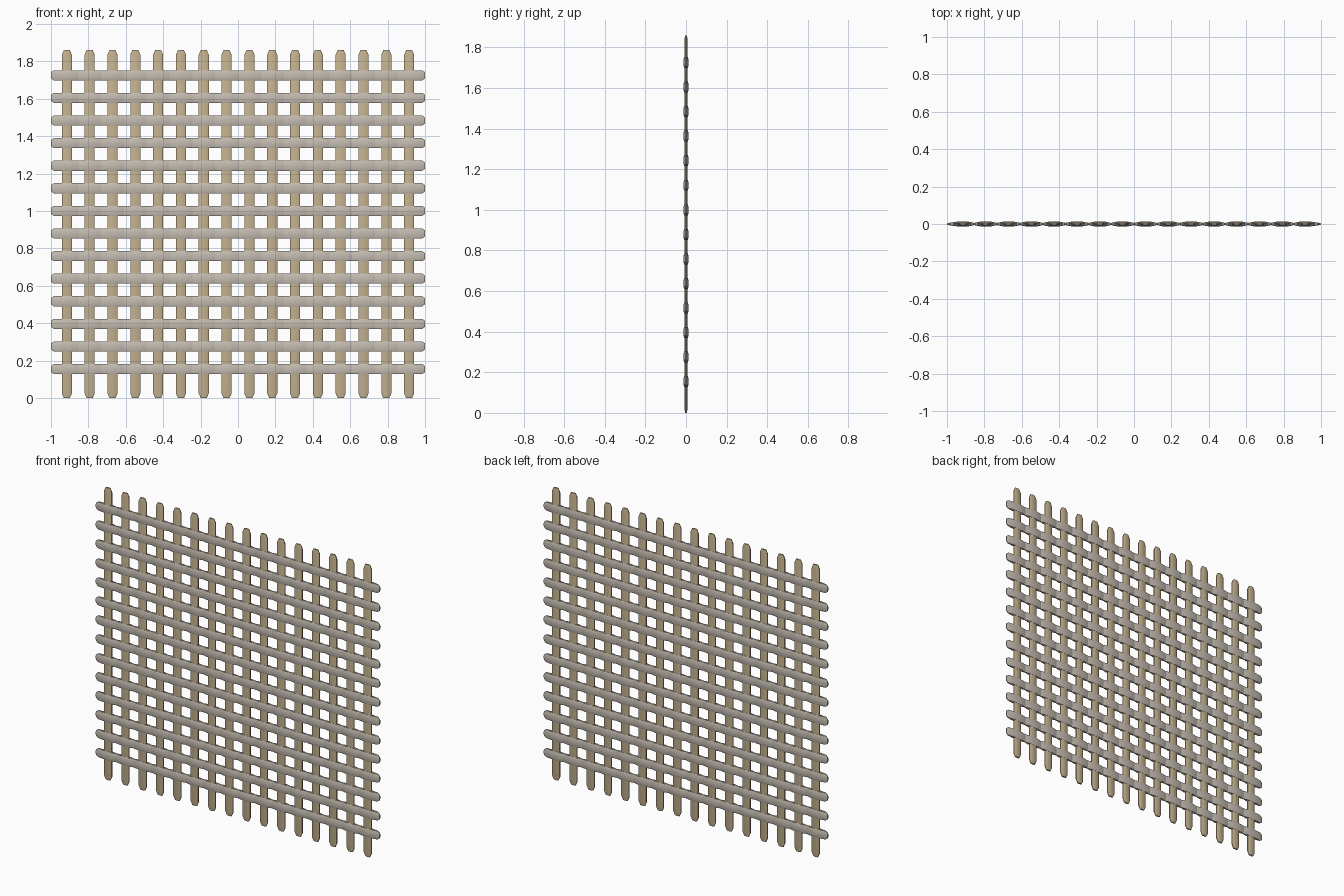
import bpy, bmesh, math
from mathutils import Vector

if "Cube" in bpy.data.objects:
    bpy.data.objects.remove(bpy.data.objects["Cube"])

COLS, ROWS = 16, 14
DX, DZ = 0.122, 0.1208
X0, Z0 = -0.915, 0.155
TOP = 1.86
HALF = 0.027          # half width of every cane
AMP = 0.0065          # sideways swing of the woven strands

# eight-sided flattened section: (across, depth) factors
SECTION = [(1, .4), (.55, 1), (-.55, 1), (-1, .4), (-1, -.4), (-.55, -1), (.55, -1), (1, -.4)]


def material(name, rgb):
    m = bpy.data.materials.new(name)
    m.diffuse_color = (*rgb, 1)
    m.use_nodes = True
    m.node_tree.nodes["Principled BSDF"].inputs["Base Color"].default_value = m.diffuse_color
    return m


def cane(name, path, depth, across, mat):
    """Sweep the section along path of (point, scale)."""
    bm = bmesh.new()
    rings = []
    for p, s in path:
        rings.append([bm.verts.new(Vector(p) + across * (a * HALF * s) + Vector((0, d * depth * s, 0)))
                      for a, d in SECTION])
    n = len(SECTION)
    for r, q in zip(rings, rings[1:]):
        for i in range(n):
            bm.faces.new((r[i], r[(i + 1) % n], q[(i + 1) % n], q[i]))
    bm.faces.new(rings[0])
    bm.faces.new(rings[-1])
    bmesh.ops.recalc_face_normals(bm, faces=bm.faces)
    me = bpy.data.meshes.new(name)
    bm.to_mesh(me)
    bm.free()
    me.materials.append(mat)
    ob = bpy.data.objects.new(name, me)
    bpy.context.collection.objects.link(ob)
    bpy.ops.object.select_all(action='DESELECT')
    ob.select_set(True)
    bpy.context.view_layer.objects.active = ob
    bpy.ops.object.shade_smooth_by_angle(angle=math.radians(40))
    return ob


tan = material("tan_cane", (0.56, 0.45, 0.28))
grey = material("weathered_cane", (0.56, 0.51, 0.45))

# upright canes with tapered tips
for c in range(COLS):
    x = X0 + c * DX
    path = [((x, 0, 0), .6), ((x, 0, .025), 1), ((x, 0, TOP - .025), 1), ((x, 0, TOP), .6)]
    cane(f"upright_{c}", path, 0.008, Vector((1, 0, 0)), tan)

# each cross rail is a pair of strands passing on opposite sides of the uprights
for r in range(ROWS):
    z = Z0 + r * DZ
    for side in (-1, 1):
        path = [((-1, 0, z), .6), ((-.985, side * .001, z), 1)]
        for c in range(COLS):
            x, y = X0 + c * DX, side * AMP * (-1) ** c
            path += [((x - .032, y * .95, z), 1), ((x, y, z), 1), ((x + .032, y * .95, z), 1)]
            if c < COLS - 1:
                path.append(((x + DX / 2, 0, z), 1))
        path += [((.985, -side * .001, z), 1), ((1, 0, z), .6)]
        cane(f"cross_rail_{r}_{'front' if side < 0 else 'back'}", path, 0.006, Vector((0, 0, 1)), grey)
